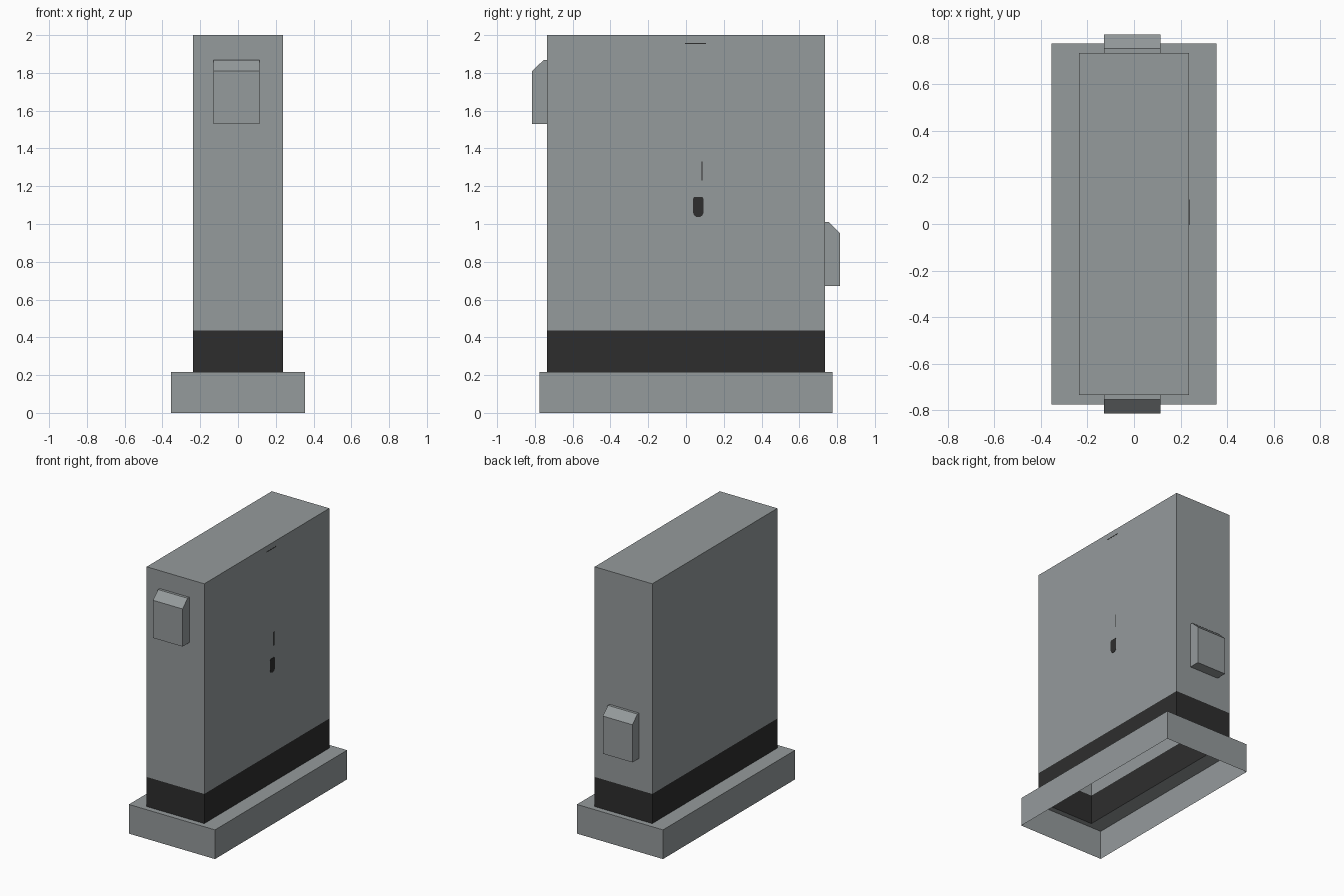
import bpy, bmesh, math

if "Cube" in bpy.data.objects:
    bpy.data.objects.remove(bpy.data.objects["Cube"])

def material(name, rgb):
    m = bpy.data.materials.new(name)
    m.diffuse_color = (*rgb, 1)
    m.use_nodes = True
    m.node_tree.nodes["Principled BSDF"].inputs["Base Color"].default_value = m.diffuse_color
    return m

GREY = material("blue_grey_metal", (0.30, 0.325, 0.332))
DARK = material("dark_band", (0.027, 0.027, 0.027))

def make_object(name, bm, *mats):
    mesh = bpy.data.meshes.new(name)
    bm.to_mesh(mesh)
    bm.free()
    ob = bpy.data.objects.new(name, mesh)
    bpy.context.collection.objects.link(ob)
    for m in mats:
        mesh.materials.append(m)
    return ob

def rect(bm, hx, hy, z):
    return [bm.verts.new((sx * hx, sy * hy, z))
            for sx, sy in ((-1, -1), (1, -1), (1, 1), (-1, 1))]

def skin(bm, rings):
    """Join consecutive four-corner rings with quads."""
    for a, b in zip(rings, rings[1:]):
        for i in range(4):
            j = (i + 1) % 4
            bm.faces.new((a[i], a[j], b[j], b[i]))

def prism(name, profile, x0, x1, mat):
    """Extrude a (y, z) profile from x0 to x1."""
    bm = bmesh.new()
    face = bm.faces.new([bm.verts.new((x0, y, z)) for y, z in profile])
    ext = bmesh.ops.extrude_face_region(bm, geom=[face])["geom"]
    bmesh.ops.translate(bm, vec=(x1 - x0, 0, 0),
                        verts=[v for v in ext if isinstance(v, bmesh.types.BMVert)])
    bmesh.ops.recalc_face_normals(bm, faces=bm.faces)
    return make_object(name, bm, mat)

BX, BY, BZ = 0.237, 0.735, 0.217

# Plinth: open underneath, with a ledge running in to the cabinet
bm = bmesh.new()
skin(bm, [rect(bm, 0.354, 0.776, 0), rect(bm, 0.354, 0.776, BZ), rect(bm, BX, BY, BZ)])
make_object("plinth", bm, GREY)

# Cabinet: open underneath, dark band around the foot
bm = bmesh.new()
rings = [rect(bm, BX, BY, z) for z in (BZ, 0.437, 2.0)]
skin(bm, rings)
bm.faces.new(rings[-1])
for f in bm.faces:
    f.material_index = 1 if f.calc_center_median().z < 0.437 else 0
make_object("cabinet", bm, GREY, DARK)

# Vent hoods: high on the front, low on the back
for name, side, z in (("front_hood", -1, 1.53), ("back_hood", 1, 0.673)):
    prism(name, [(side * y, z + dz) for y, dz in
                 ((BY, 0), (0.814, 0), (0.814, 0.28), (0.755, 0.337), (BY, 0.337))],
          -0.129, 0.114, GREY)

# Lock slot on the right face, round at the bottom
arc = [(0.065 + 0.028 * math.cos(a), 1.064 + 0.028 * math.sin(a))
       for a in (math.pi + math.pi * i / 8 for i in range(9))]
prism("lock_slot", arc + [(0.093, 1.134), (0.087, 1.142), (0.043, 1.142), (0.037, 1.134)],
      BX - 0.001, BX + 0.002, DARK)

# Thin dark seams above the slot
for name, y0, y1, z0, z1 in (("upright_seam", 0.081, 0.088, 1.23, 1.33),
                             ("top_seam", -0.005, 0.105, 1.953, 1.959)):
    prism(name, [(y0, z0), (y1, z0), (y1, z1), (y0, z1)], BX - 0.001, BX + 0.001, DARK)
